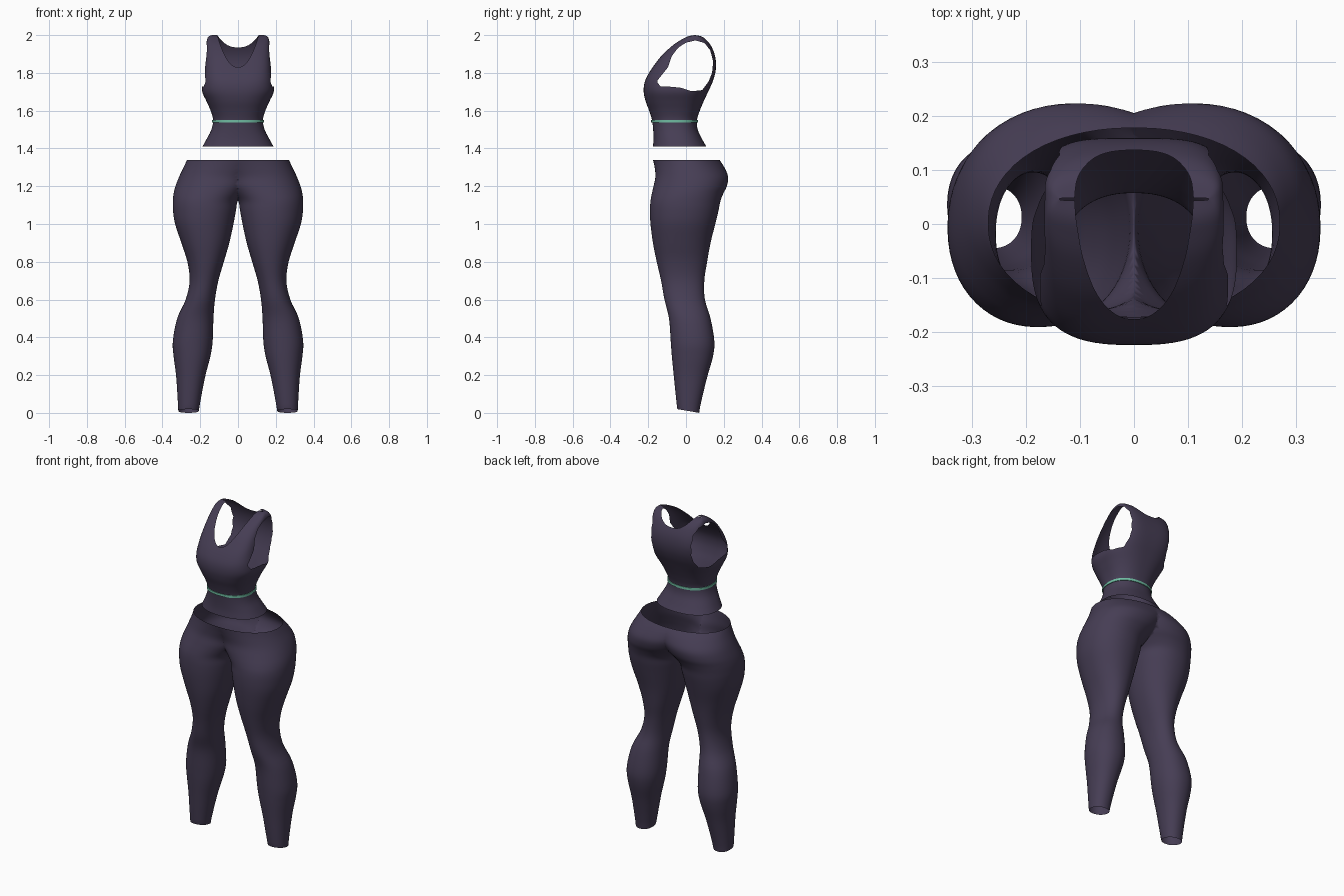
import bpy, bmesh, math
from mathutils import Vector

if "Cube" in bpy.data.objects:
    bpy.data.objects.remove(bpy.data.objects["Cube"])


def material(name, rgb):
    m = bpy.data.materials.new(name)
    m.diffuse_color = (*rgb, 1)
    m.use_nodes = True
    m.node_tree.nodes["Principled BSDF"].inputs["Base Color"].default_value = m.diffuse_color
    return m


PLUM = material("dark plum fabric", (0.061, 0.047, 0.089))
MINT = material("mint trim", (0.16, 0.50, 0.36))


def refine(keys, sub):
    """Smooth curve through the key sections."""
    out = []
    for i in range(len(keys) - 1):
        k = [keys[min(max(i + j, 0), len(keys) - 1)] for j in (-1, 0, 1, 2)]
        for s in range(sub):
            t = s / sub
            out.append([0.5 * (2 * b + (c - a) * t + (2 * a - 5 * b + 4 * c - d) * t * t
                               + (3 * b - a - 3 * c + d) * t ** 3) for a, b, c, d in zip(*k)])
    return out + [list(keys[-1])]


def loft(rows, sides):
    """Open tube of rounded sections: z, x min, x max, y min, y max, squareness."""
    bm = bmesh.new()
    rings = []
    for z, x0, x1, y0, y1, n in rows:
        ring = []
        for i in range(sides):
            a = 2 * math.pi * (i + 0.5) / sides
            c, s = math.cos(a), math.sin(a)
            r = (abs(c) ** n + abs(s) ** n) ** (-1 / n)
            ring.append(bm.verts.new(((x0 + x1) / 2 + (x1 - x0) / 2 * r * c,
                                      (y0 + y1) / 2 + (y1 - y0) / 2 * r * s, z)))
        rings.append(ring)
    for a, b in zip(rings, rings[1:]):
        for i in range(sides):
            j = (i + 1) % sides
            bm.faces.new((a[i], a[j], b[j], b[i]))
    return bm, rings


def finish(bm, name, mat):
    for f in bm.faces:
        f.smooth = True
    me = bpy.data.meshes.new(name)
    bm.to_mesh(me)
    bm.free()
    me.materials.append(mat)
    ob = bpy.data.objects.new(name, me)
    bpy.context.collection.objects.link(ob)
    return ob


def trim(bm, field):
    """Cut the surface cleanly along field = 0 and drop the positive side."""
    val = {v: field(v.co) for v in bm.verts}
    new = []
    for e in list(bm.edges):
        a, b = e.verts
        fa, fb = val[a], val[b]
        if fa * fb < 0:
            v = bmesh.utils.edge_split(e, a, fa / (fa - fb))[1]
            val[v] = 0.0
            new.append(v)
    bmesh.ops.connect_verts(bm, verts=new)
    gone = [f for f in bm.faces if sum(val[v] for v in f.verts) > 0]
    bmesh.ops.delete(bm, geom=gone, context='FACES')


# Leggings: one leg from ankle to waist, cut at the middle and mirrored
LEG = [
    (0.01, 0.208, 0.316, -0.045, 0.07),
    (0.10, 0.192, 0.321, -0.055, 0.09),
    (0.20, 0.172, 0.328, -0.065, 0.115),
    (0.30, 0.146, 0.341, -0.075, 0.143),
    (0.38, 0.134, 0.345, -0.081, 0.15),
    (0.50, 0.130, 0.322, -0.09, 0.13),
    (0.60, 0.122, 0.277, -0.114, 0.10),
    (0.70, 0.104, 0.256, -0.132, 0.097),
    (0.80, 0.075, 0.268, -0.155, 0.112),
    (0.90, 0.046, 0.300, -0.175, 0.13),
    (1.00, 0.024, 0.333, -0.188, 0.155),
    (1.07, 0.011, 0.344, -0.191, 0.172),
    (1.12, 0.002, 0.345, -0.188, 0.182),
    (1.16, -0.030, 0.341, -0.181, 0.197),
    (1.20, -0.070, 0.331, -0.172, 0.216),
    (1.25, -0.110, 0.312, -0.162, 0.223),
    (1.30, -0.180, 0.288, -0.166, 0.203),
    (1.34, -0.270, 0.270, -0.175, 0.178),
]
bm, rings = loft(refine([(*k, 2.15) for k in LEG], 4), 64)
for v in rings[0]:  # slanted ankle hem
    v.co.z -= 0.17 * (v.co.y - 0.0125)
bmesh.ops.bisect_plane(bm, geom=bm.verts[:] + bm.edges[:] + bm.faces[:], dist=1e-5,
                       plane_co=(0, 0, 0), plane_no=(1, 0, 0), clear_inner=True)
leggings = finish(bm, "leggings", PLUM)
mirror = leggings.modifiers.new("mirror", 'MIRROR')
mirror.use_clip = True
mirror.merge_threshold = 0.0005

# Tank top: z, half width, front, back, squareness
TOP = [
    (1.41, 0.188, -0.175, 0.108, 2.3),
    (1.45, 0.166, -0.172, 0.085, 2.3),
    (1.50, 0.141, -0.174, 0.062, 2.3),
    (1.55, 0.132, -0.180, 0.058, 2.3),
    (1.60, 0.145, -0.195, 0.073, 2.4),
    (1.65, 0.167, -0.214, 0.094, 2.5),
    (1.70, 0.189, -0.224, 0.117, 2.7),
    (1.75, 0.188, -0.219, 0.140, 3.1),
    (1.80, 0.181, -0.196, 0.155, 3.6),
    (1.85, 0.176, -0.162, 0.159, 4.0),
    (1.90, 0.172, -0.122, 0.151, 4.0),
    (1.95, 0.168, -0.067, 0.129, 4.0),
    (1.98, 0.163, -0.020, 0.104, 4.0),
    (1.994, 0.153, 0.010, 0.082, 4.0),
    (2.00, 0.138, 0.043, 0.049, 4.0),
]
ARMHOLE = [Vector(p) for p in (
    (-0.155, 1.755), (-0.135, 1.728), (-0.085, 1.727), (-0.03, 1.722), (0.03, 1.703),
    (0.085, 1.708), (0.120, 1.755), (0.138, 1.80), (0.144, 1.86), (0.128, 1.92),
    (0.098, 1.958), (0.05, 1.972), (0.0, 1.960), (-0.04, 1.935), (-0.075, 1.89),
    (-0.095, 1.83), (-0.135, 1.78))]


def armhole(co):
    """Distance to the armhole outline seen from the side, positive inside."""
    p = Vector((co.y, co.z))
    inside, best = False, 9.0
    for a, b in zip(ARMHOLE, ARMHOLE[1:] + ARMHOLE[:1]):
        d = b - a
        t = min(max((p - a).dot(d) / d.length_squared, 0), 1)
        best = min(best, (p - a - d * t).length)
        if (a.y > p.y) != (b.y > p.y) and p.x < a.x + d.x * (p.y - a.y) / d.y:
            inside = not inside
    return best if inside else -best


def neckline(co):
    """Deep scoop in front, shallow scoop behind."""
    u = abs(co.x) / 0.11
    t = min(max((co.y + 0.04) / 0.13, 0), 1)
    front, back = 1.83 + 0.17 * u ** 2.2, 1.935 + 0.065 * u ** 2.5
    return co.z - (front + (back - front) * t) + 1e-6


bm, rings = loft(refine([(z, -w, w, y0, y1, n) for z, w, y0, y1, n in TOP], 5), 112)
trim(bm, neckline)
trim(bm, armhole)
finish(bm, "tank_top", PLUM)

# Thin trim band around the waist of the top
BAND = [(1.537, 0.0), (1.537, 0.004), (1.551, 0.004), (1.551, 0.0)]
bm, rings = loft([(z, -0.133 - o, 0.133 + o, -0.180 - o, 0.059 + o, 2.3) for z, o in BAND], 112)
band = finish(bm, "waist_trim", MINT)
for p in band.data.polygons:
    p.use_smooth = abs(p.normal.z) < 0.5
